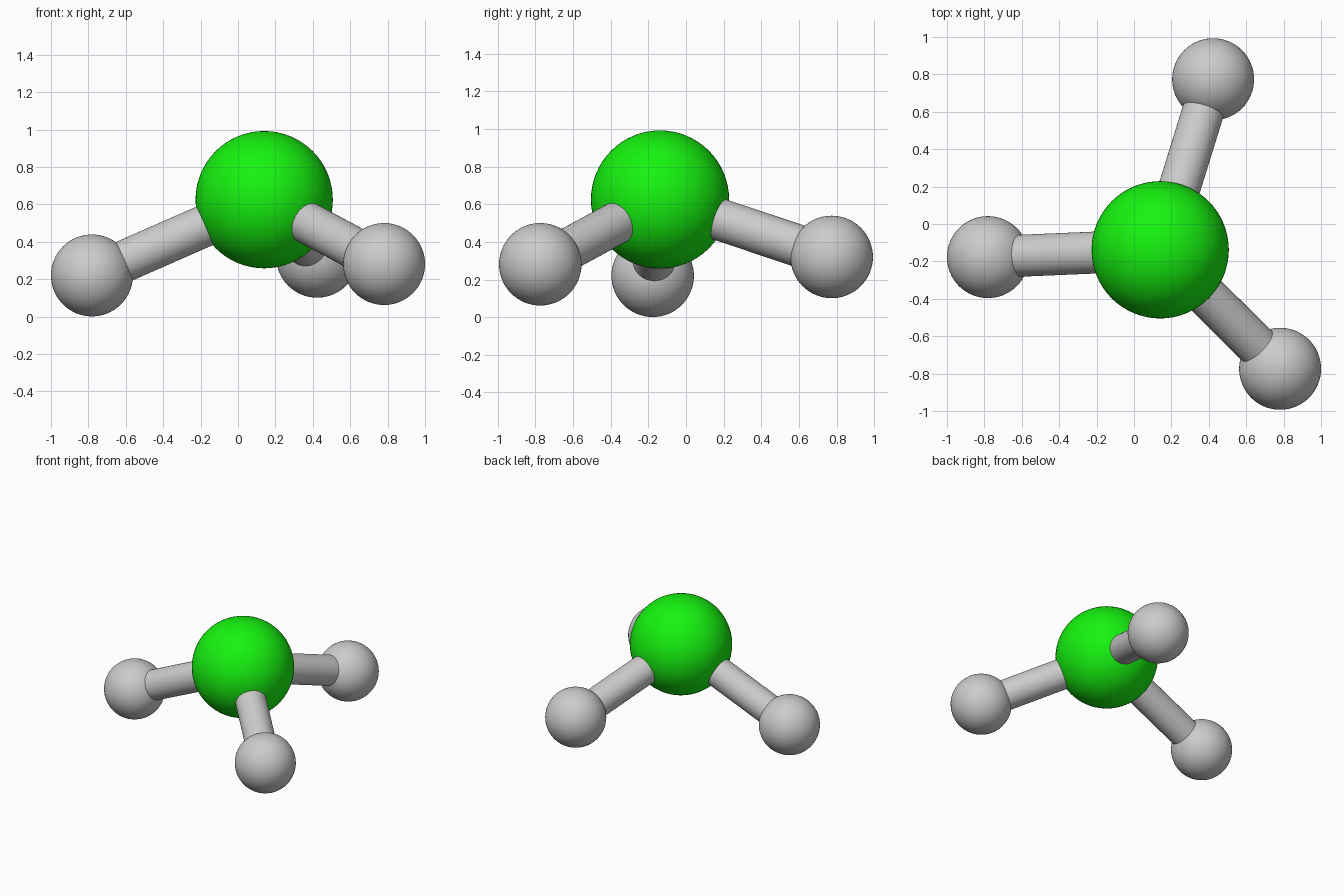
import bpy
from mathutils import Vector

if "Cube" in bpy.data.objects:
    bpy.data.objects.remove(bpy.data.objects["Cube"])

CENTRE = Vector((0.14, -0.138, 0.625))
OUTER = {
    "left": Vector((-0.781, -0.177, 0.22)),
    "front_right": Vector((0.781, -0.774, 0.281)),
    "back": Vector((0.423, 0.774, 0.32)),
}
BALL_R, OUTER_R, ROD_R = 0.367, 0.219, 0.112


def finish(name):
    ob = bpy.context.object
    ob.name = name
    bpy.ops.object.shade_smooth_by_angle()
    return ob


def ball(name, centre, radius):
    bpy.ops.mesh.primitive_uv_sphere_add(
        segments=64, ring_count=32, radius=radius, location=centre)
    return finish(name)


def rod(name, a, b, radius):
    axis = b - a
    bpy.ops.mesh.primitive_cylinder_add(
        vertices=48, radius=radius, depth=axis.length, location=(a + b) / 2,
        rotation=axis.to_track_quat('Z', 'Y').to_euler())
    return finish(name)


# Large green central ball
green = bpy.data.materials.new("green")
green.diffuse_color = (0.008, 0.9, 0.005, 1)
green.use_nodes = True
green.node_tree.nodes["Principled BSDF"].inputs["Base Color"].default_value = green.diffuse_color
ball("central_ball", CENTRE, BALL_R).data.materials.append(green)

# Three grey outer balls, each joined to the centre by a rod
for side, pos in OUTER.items():
    ball(side + "_outer_ball", pos, OUTER_R)
    rod(side + "_connecting_rod", CENTRE, pos, ROD_R)
